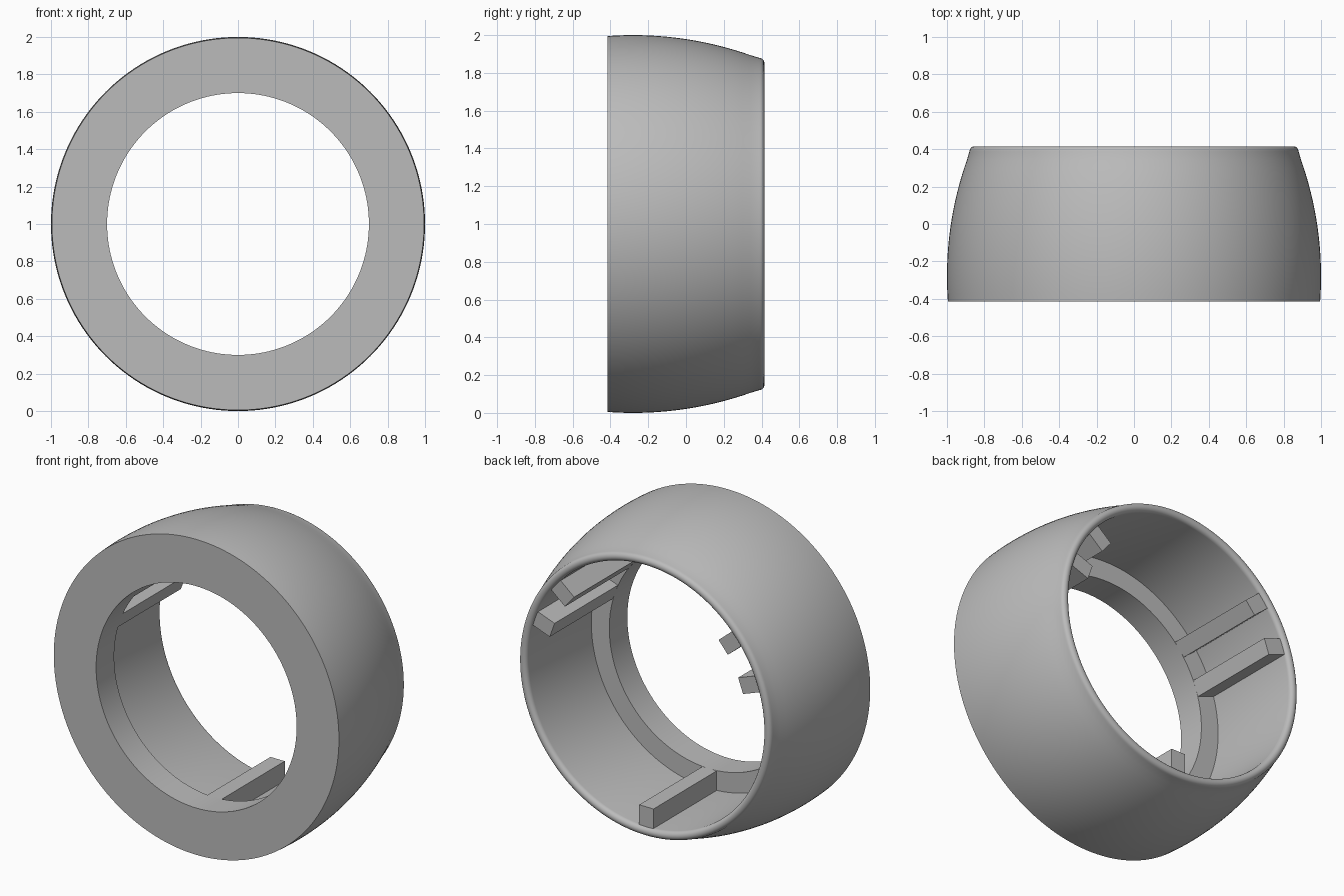
import bpy
import bmesh
import math
from mathutils import Matrix, Vector

cube = bpy.data.objects.get("Cube")
if cube:
    bpy.data.objects.remove(cube, do_unlink=True)

SEGMENTS = 160
FRONT, BACK = -0.415, 0.415
HOLE_R, BORE_R, STEP_Y = 0.70, 0.825, -0.235
BEAD = 0.0275                      # radius of the rounded rear rim
BEAD_R = BORE_R + BEAD

grey = bpy.data.materials.new("plain grey")
grey.use_nodes = True
colour = (0.5, 0.5, 0.5, 1)
grey.diffuse_color = colour
grey.node_tree.nodes["Principled BSDF"].inputs["Base Color"].default_value = colour


def make_object(name, bm):
    bmesh.ops.recalc_face_normals(bm, faces=bm.faces)
    mesh = bpy.data.meshes.new(name)
    bm.to_mesh(mesh)
    bm.free()
    mesh.materials.append(grey)
    obj = bpy.data.objects.new(name, mesh)
    bpy.context.collection.objects.link(obj)
    return obj


# Ring profile as (radius, y): hole, front face, bulged outside, rounded rim, bore
def outer_radius(y):
    bulge, crest = 1.87, -0.28
    return 1 - bulge + math.sqrt(bulge ** 2 - (y - crest) ** 2)


rim_y = BACK - BEAD
profile = [(HOLE_R, STEP_Y), (HOLE_R, FRONT)]
steps = 18
for i in range(steps):
    y = FRONT + (rim_y - FRONT) * i / steps
    profile.append((outer_radius(y), y))
for i in range(11):
    a = math.pi * i / 10
    profile.append((BEAD_R + BEAD * math.cos(a), rim_y + BEAD * math.sin(a)))
profile.append((BORE_R, STEP_Y))

# Ring body, lathed around the y axis
bm = bmesh.new()
verts = [bm.verts.new((r, y, 1)) for r, y in profile]
edges = [bm.edges.new((verts[i], verts[(i + 1) % len(verts)])) for i in range(len(verts))]
bmesh.ops.spin(bm, geom=verts + edges, cent=(0, 0, 1), axis=(0, 1, 0),
               angle=math.tau, steps=SEGMENTS, use_merge=True)
bmesh.ops.remove_doubles(bm, verts=bm.verts, dist=0.0001)
ring = make_object("ring_body", bm)
bpy.context.view_layer.objects.active = ring
ring.select_set(True)
bpy.ops.object.shade_smooth_by_angle(angle=math.radians(30))
ring.select_set(False)


# Straight ribs inside the bore, running from the step to the rear rim
def rib(name, degrees):
    inner, outer, width, back = HOLE_R, 0.84, 0.1, 0.395
    front = STEP_Y - 0.01
    bm = bmesh.new()
    bmesh.ops.create_cube(bm, size=1)
    size = Vector((outer - inner, back - front, width))
    bmesh.ops.scale(bm, vec=size, verts=bm.verts)
    bmesh.ops.translate(bm, vec=((inner + outer) / 2, (front + back) / 2, 0), verts=bm.verts)
    turn = Matrix.Rotation(-math.radians(degrees), 4, 'Y')
    bmesh.ops.transform(bm, matrix=Matrix.Translation((0, 0, 1)) @ turn, verts=bm.verts)
    make_object(name, bm)


for name, angle in (("left_lower_rib", 20), ("left_upper_rib", 40),
                    ("right_upper_rib", 140), ("right_lower_rib", 160),
                    ("bottom_rib", 270)):
    rib(name, angle)
